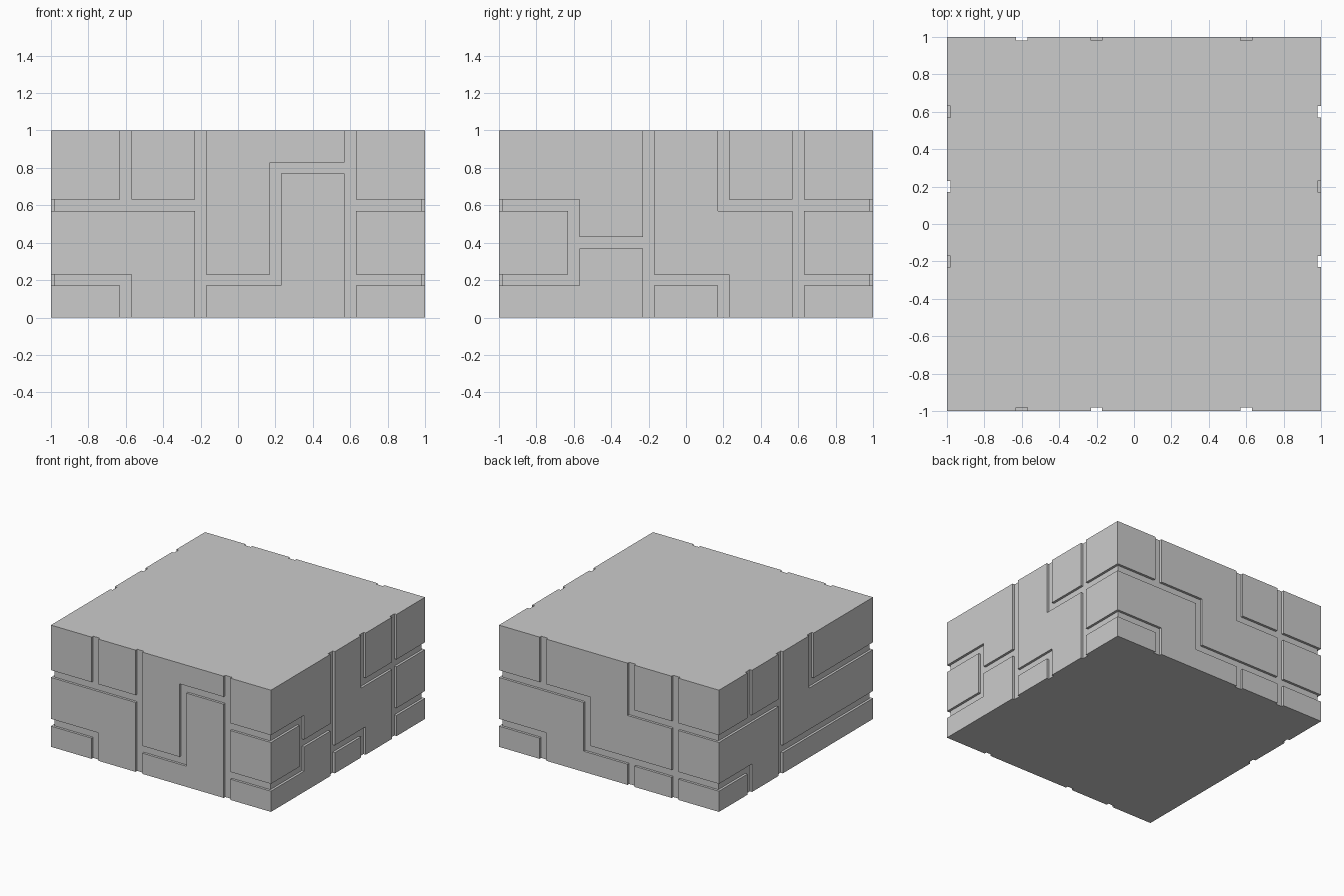
import bpy, bmesh
from math import radians
from mathutils import Matrix, Vector

if "Cube" in bpy.data.objects:
    bpy.data.objects.remove(bpy.data.objects["Cube"])

HALF_WIDTH, DEPTH = 0.03, 0.02

# Groove centre lines per wall: (across, height), seen from outside that wall
FRONT = [
    [(-1, .6), (-.2, .6)], [(-.6, 1), (-.6, .6)],
    [(-1, .2), (-.6, .2), (-.6, 0)], [(-.2, 0), (-.2, 1)],
    [(-.2, .2), (.2, .2), (.2, .8), (.6, .8)],
    [(.6, 0), (.6, 1)], [(.6, .6), (1, .6)], [(.6, .2), (1, .2)],
]
RIGHT = [
    [(-1, .6), (-.6, .6), (-.6, .2), (-1, .2)], [(-.6, .4), (-.2, .4)],
    [(-.2, 0), (-.2, 1)], [(-.2, .2), (.2, .2), (.2, 0)],
    [(.2, 1), (.2, .6), (1, .6)], [(.6, 0), (.6, 1)], [(.6, .2), (1, .2)],
]
BACK = [
    [(-1, .6), (-.2, .6), (-.2, .2), (1, .2)], [(-.6, 1), (-.6, .6)],
    [(-1, .2), (-.6, .2), (-.6, 0)], [(.2, 1), (.2, .6), (1, .6)],
    [(.6, 0), (.6, 1)], [(.2, .2), (.2, 0)],
]
LEFT = [
    [(-1, .6), (-.2, .6)], [(-.6, 1), (-.6, .6)],
    [(-1, .2), (-.6, .2), (-.6, 0)], [(-.2, 0), (-.2, 1)],
    [(.2, 1), (.2, .6), (1, .6)], [(-.2, .2), (1, .2)],
]


def add_box(bm, lo, hi, rot=Matrix.Identity(4)):
    lo, hi = Vector(lo), Vector(hi)
    mat = rot @ Matrix.Translation((lo + hi) / 2) @ Matrix.Diagonal((*(hi - lo), 1))
    bmesh.ops.create_cube(bm, size=1, matrix=mat)


def make_object(name, bm):
    for v in bm.verts:
        v.co = [round(c, 4) for c in v.co]
    mesh = bpy.data.meshes.new(name)
    bm.to_mesh(mesh)
    bm.free()
    obj = bpy.data.objects.new(name, mesh)
    bpy.context.collection.objects.link(obj)
    return obj


# Solid block
bm = bmesh.new()
add_box(bm, (-1, -1, 0), (1, 1, 1))
block = make_object("paneled_block", bm)
bpy.context.view_layer.objects.active = block

# Carve the groove pattern into each wall, turning a quarter each time
for i, paths in enumerate((FRONT, RIGHT, BACK, LEFT)):
    bm = bmesh.new()
    rot = Matrix.Rotation(radians(90 * i), 4, 'Z')
    for path in paths:
        for (u0, z0), (u1, z1) in zip(path, path[1:]):
            lo = (min(u0, u1) - HALF_WIDTH, -1.05, min(z0, z1) - HALF_WIDTH)
            hi = (max(u0, u1) + HALF_WIDTH, -1 + DEPTH, max(z0, z1) + HALF_WIDTH)
            add_box(bm, lo, hi, rot)
    cutter = make_object("groove_cutter", bm)
    cutter.hide_render = True
    mod = block.modifiers.new("grooves", 'BOOLEAN')
    mod.operation, mod.solver, mod.use_self = 'DIFFERENCE', 'EXACT', True
    mod.object = cutter
    bpy.ops.object.modifier_apply(modifier=mod.name)
    bpy.data.objects.remove(cutter)
